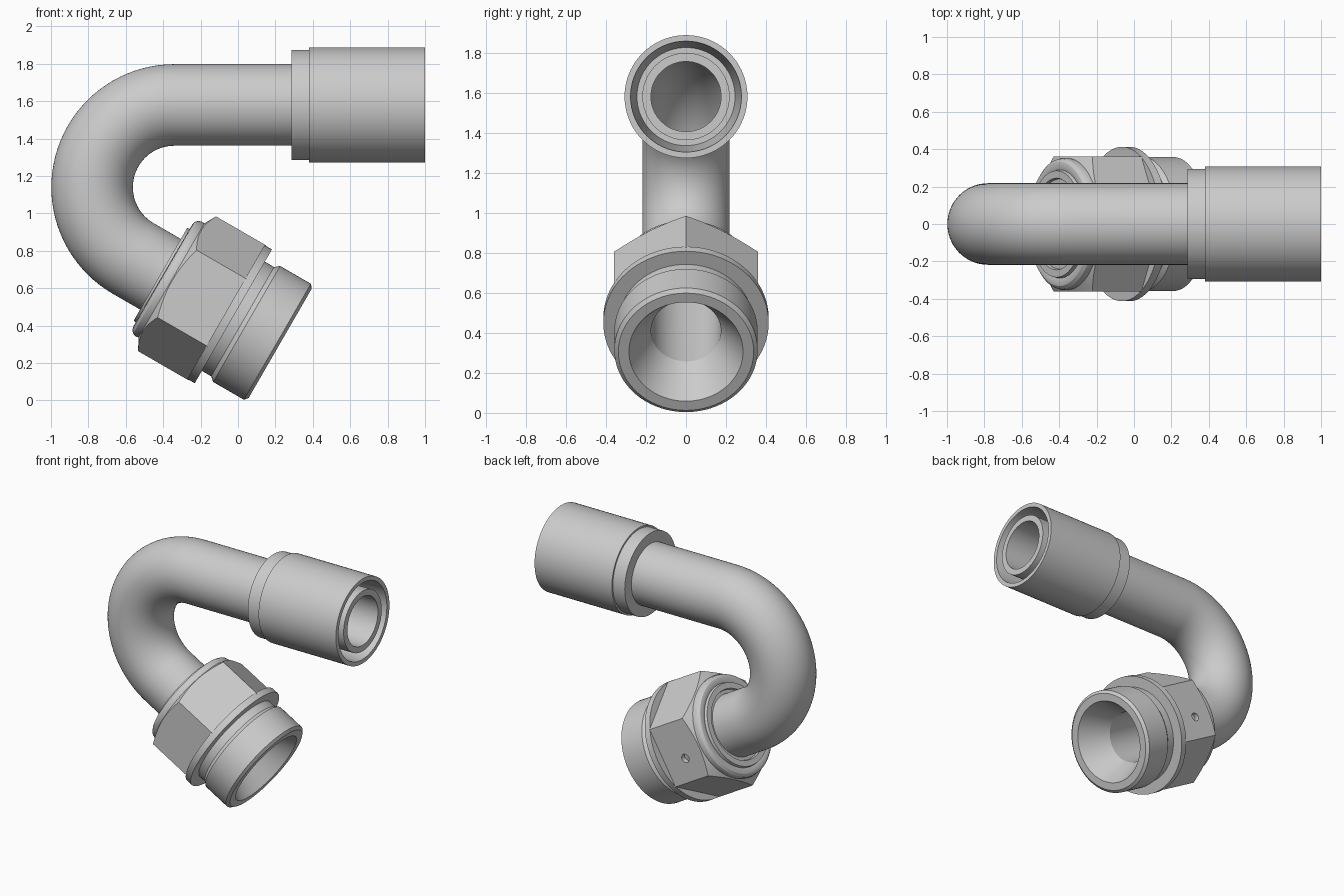
import bpy
import bmesh
from math import cos, sin, pi, radians
from mathutils import Matrix, Vector

if "Cube" in bpy.data.objects:
    bpy.data.objects.remove(bpy.data.objects["Cube"], do_unlink=True)

steel = bpy.data.materials.new("steel_grey")
steel.use_nodes = True
GREY = (0.6, 0.6, 0.6, 1)
steel.diffuse_color = GREY
steel.node_tree.nodes["Principled BSDF"].inputs["Base Color"].default_value = GREY

SEGS = 72
TUBE_Z = 1.58
BEND_X, BEND_R = -0.34, 0.44
BEND_Z = TUBE_Z - BEND_R
TURN = radians(150)
TUBE_OUT, TUBE_IN = 0.218, 0.175

# Local x runs along the axis of each turned part
bend_end = Vector((BEND_X + BEND_R * cos(pi / 2 + TURN), 0,
                   BEND_Z + BEND_R * sin(pi / 2 + TURN)))
NUT = Matrix.Translation(bend_end) @ Matrix.Rotation(radians(30), 4, 'Y')
HOSE = Matrix.Translation((0, 0, TUBE_Z))


def finish(name, bm):
    bmesh.ops.recalc_face_normals(bm, faces=bm.faces)
    mesh = bpy.data.meshes.new(name)
    bm.to_mesh(mesh)
    bm.free()
    mesh.materials.append(steel)
    obj = bpy.data.objects.new(name, mesh)
    bpy.context.collection.objects.link(obj)
    return obj


def smooth(obj):
    bpy.ops.object.select_all(action='DESELECT')
    obj.select_set(True)
    bpy.context.view_layer.objects.active = obj
    bpy.ops.object.shade_smooth_by_angle(angle=radians(28))


def skin(bm, rings, closed):
    """Bridge consecutive rings of vertices with quads."""
    count = len(rings) if closed else len(rings) - 1
    for i in range(count):
        a, b = rings[i], rings[(i + 1) % len(rings)]
        n = len(a)
        for j in range(n):
            k = (j + 1) % n
            bm.faces.new((a[j], a[k], b[k], b[j]))


def lathe(name, profile, matrix, segs=SEGS):
    """Turn a closed (distance, radius) outline around local x."""
    bm = bmesh.new()
    angles = [2 * pi * j / segs for j in range(segs)]
    rings = [[bm.verts.new(matrix @ Vector((s, r * sin(a), r * cos(a))))
              for a in angles] for s, r in profile]
    skin(bm, rings, True)
    return finish(name, bm)


def boolean(obj, cutter, operation):
    mod = obj.modifiers.new("cut", 'BOOLEAN')
    mod.operation, mod.solver, mod.object = operation, 'EXACT', cutter
    bpy.ops.object.select_all(action='DESELECT')
    obj.select_set(True)
    bpy.context.view_layer.objects.active = obj
    bpy.ops.object.modifier_apply(modifier=mod.name)
    bpy.data.objects.remove(cutter, do_unlink=True)


# Hollow bent tube: stations are a centre plus the outward direction of the bend
stations = [(Vector((1.0, 0, TUBE_Z)), Vector((0, 0, 1)))]
STEPS = 40
for i in range(STEPS + 1):
    a = pi / 2 + TURN * i / STEPS
    out = Vector((cos(a), 0, sin(a)))
    stations.append((Vector((BEND_X, 0, BEND_Z)) + out * BEND_R, out))
stations.append((NUT @ Vector((0.7, 0, 0)), stations[-1][1]))

bm = bmesh.new()
side = Vector((0, 1, 0))


def tube_ring(station, radius):
    centre, out = station
    return [bm.verts.new(centre + radius * (out * cos(a) + side * sin(a)))
            for a in (2 * pi * j / SEGS for j in range(SEGS))]


rings = [tube_ring(st, TUBE_OUT) for st in stations]
rings += [tube_ring(st, TUBE_IN) for st in reversed(stations)]
skin(bm, rings, True)
smooth(finish("bent_tube", bm))

# Hose sleeve with a stepped collar and a tapered socket around the tube end
smooth(lathe("hose_sleeve", [
    (0.285, 0.2), (0.285, 0.295), (0.38, 0.295), (0.38, 0.307),
    (1.0, 0.307), (1.0, 0.277), (0.62, 0.245), (0.62, 0.2)], HOSE))

# Turned fitting body: rear lip, rounded ring, collar, neck, threaded end, cone seat
smooth(lathe("fitting_body", [
    (0.185, 0.2), (0.185, 0.24), (0.168, 0.245), (0.168, 0.285),
    (0.188, 0.29), (0.182, 0.31), (0.186, 0.332), (0.2, 0.348),
    (0.22, 0.354), (0.25, 0.35), (0.25, 0.33),
    (0.572, 0.33), (0.572, 0.413), (0.618, 0.413), (0.618, 0.337),
    (0.675, 0.337), (0.7, 0.358), (0.89, 0.358), (0.907, 0.338),
    (0.907, 0.285), (0.7, TUBE_IN), (0.7, 0.2)], NUT))

# Hex nut, corners trimmed by a cone, with a small blind hole in the back flat
hex_nut = lathe("hex_nut", [
    (0.23, 0.25), (0.23, 0.416), (0.58, 0.416), (0.58, 0.25)], NUT, 6)
boolean(hex_nut, lathe("nut_trim", [
    (0.22, 0.2), (0.22, 0.325), (0.272, 0.419), (0.6, 0.45), (0.6, 0.2)], NUT),
    'INTERSECT')

bm = bmesh.new()
place = NUT @ Matrix.Translation((0.39, 0.36, -0.05)) @ Matrix.Rotation(pi / 2, 4, 'X')
bmesh.ops.create_cone(bm, cap_ends=True, segments=24, radius1=0.03,
                      radius2=0.03, depth=0.12, matrix=place)
boolean(hex_nut, finish("hole_cutter", bm), 'DIFFERENCE')
smooth(hex_nut)
